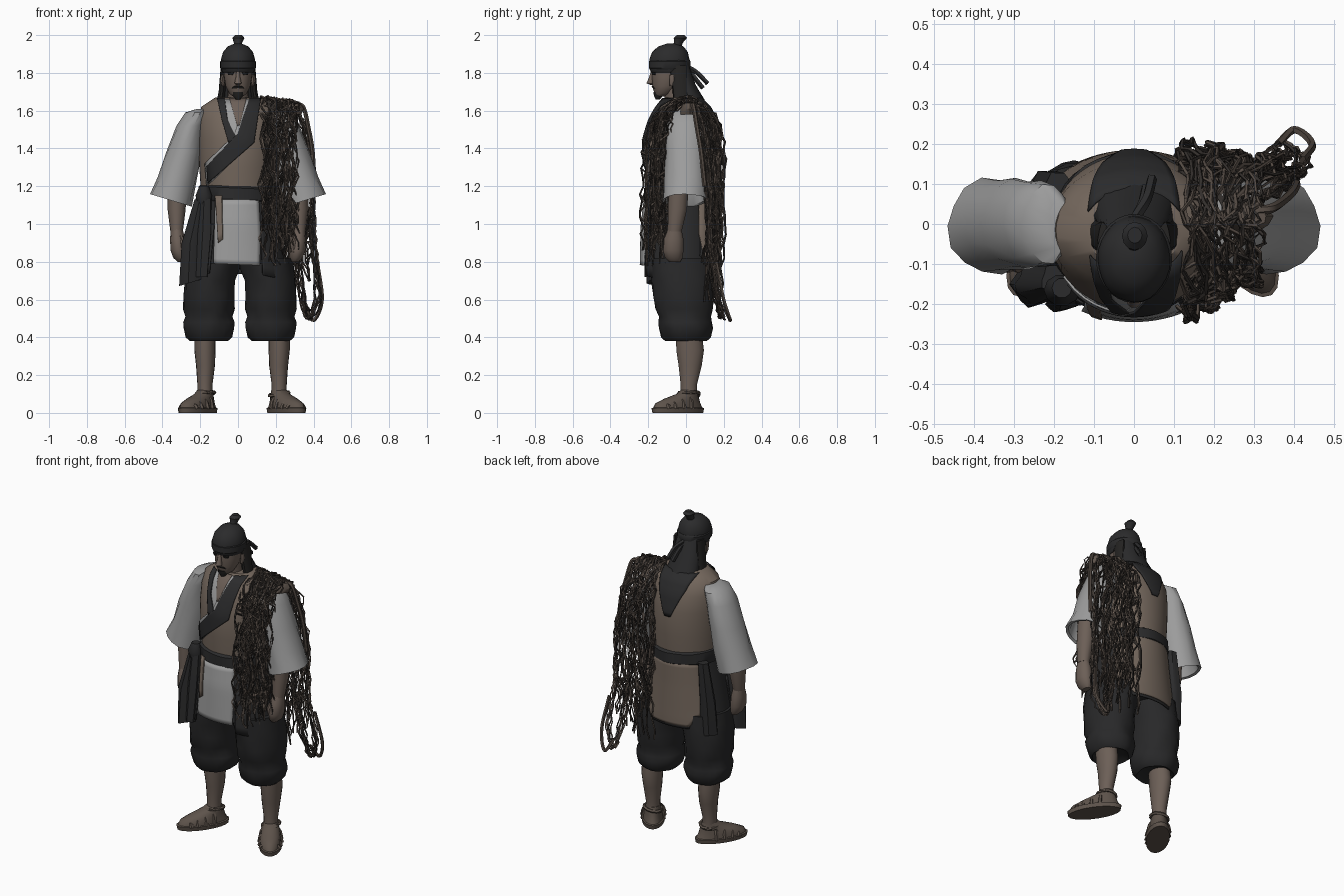
import bpy, bmesh, math, random
from mathutils import Vector
random.seed(4)

def mat(name, r, g, b):
    m = bpy.data.materials.new(name)
    m.diffuse_color = (r, g, b, 1)
    return m

WHITE = mat("off_white_cloth", .335, .335, .335)
BROWN = mat("brown_cloth", .172, .134, .107)
BLACK = mat("black_cloth", .024, .024, .025)
PANTS = mat("charcoal_cloth", .021, .021, .022)
SKIN = mat("tanned_skin", .150, .115, .095)
STRAW = mat("straw_rope", .110, .086, .070)
NET = mat("net_cord", .085, .066, .054)
DARKNET = mat("dark_net_cord", .032, .027, .024)
HAIR = mat("dark_hair", .018, .017, .016)

def finish(name, bm, mats, angle=40, solid=0):
    me = bpy.data.meshes.new(name)
    bmesh.ops.recalc_face_normals(bm, faces=bm.faces[:])
    bm.to_mesh(me)
    bm.free()
    ob = bpy.data.objects.new(name, me)
    bpy.context.collection.objects.link(ob)
    for m in mats:
        me.materials.append(m)
    bpy.ops.object.select_all(action='DESELECT')
    ob.select_set(True)
    bpy.context.view_layer.objects.active = ob
    bpy.ops.object.shade_smooth_by_angle(angle=math.radians(angle))
    if solid:
        s = ob.modifiers.new("thickness", 'SOLIDIFY')
        s.thickness, s.offset = solid, 0
    return ob

def loft(name, rings, m, n=20, fold=0, k=5, sx=1, dx=0):
    """Stack of ellipses (cx, cy, z, rx, ry, optional tilt)."""
    bm = bmesh.new()
    loops = []
    for cx, cy, z, rx, ry, *t in rings:
        loop = []
        for i in range(n):
            a = 2 * math.pi * i / n
            f = 1 + fold * math.sin(k * a + z * 25)
            x = rx * f * math.cos(a)
            zz = z + (t[0] * x if t else 0)
            loop.append(bm.verts.new((sx * (cx + x) + dx, cy + ry * f * math.sin(a), zz)))
        loops.append(loop)
    for a, b in zip(loops, loops[1:]):
        for i in range(n):
            bm.faces.new((a[i], a[(i + 1) % n], b[(i + 1) % n], b[i]))
    bm.faces.new(loops[0])
    bm.faces.new(loops[-1])
    return finish(name, bm, [m])

def smooth_path(pts, sub=6):
    p = [Vector(q) for q in pts]
    p = [2 * p[0] - p[1]] + p + [2 * p[-1] - p[-2]]
    out = []
    for a, b, c, d in zip(p, p[1:], p[2:], p[3:]):
        for i in range(sub):
            t = i / sub
            out.append(.5 * (2 * b + (c - a) * t + (2 * a - 5 * b + 4 * c - d) * t * t
                             + (3 * b - a - 3 * c + d) * t ** 3))
    return out + [p[-2]]

def tube(bm, pts, r, mi=0, n=4):
    prev = None
    for i, p in enumerate(pts):
        t = (pts[min(i + 1, len(pts) - 1)] - pts[max(i - 1, 0)]).normalized()
        u = t.cross(Vector((.31, .9, .3))).normalized()
        v = t.cross(u)
        ring = [bm.verts.new(p + r * (u * math.cos(2 * math.pi * j / n) + v * math.sin(2 * math.pi * j / n)))
                for j in range(n)]
        if prev:
            for j in range(n):
                bm.faces.new((prev[j], prev[(j + 1) % n], ring[(j + 1) % n], ring[j])).material_index = mi
        prev = ring

# body profile shared by torso, skirt and the plates on them
BODY = [(0, -.03, .70, .27, .20), (0, -.03, .79, .26, .20), (0, -.03, 1.0, .225, .195),
        (0, -.02, 1.16, .195, .185), (0, -.02, 1.3, .205, .195), (0, -.02, 1.45, .21, .195),
        (0, -.015, 1.55, .21, .17), (0, -.015, 1.62, .195, .135), (0, -.02, 1.67, .12, .09)]

def body_y(x, z, side):
    z = min(max(z, .7001), 1.6699)
    for a, b in zip(BODY, BODY[1:]):
        if a[2] <= z <= b[2]:
            t = (z - a[2]) / (b[2] - a[2])
            cy, rx, ry = (a[q] + t * (b[q] - a[q]) for q in (1, 3, 4))
            return cy + side * ry * math.sqrt(max(.01, 1 - (x / rx) ** 2))

def patch(name, left, right, off, m, side=-1):
    """Thin cloth plate laid on the body between two (x, z) edges."""
    bm = bmesh.new()
    rows = []
    for i in range(len(left) - 1):
        for s in range(6 + (i == len(left) - 2)):
            t = s / 6
            l = Vector(left[i]).lerp(Vector(left[i + 1]), t)
            r = Vector(right[i]).lerp(Vector(right[i + 1]), t)
            row = []
            for j in range(13):
                q = l.lerp(r, j / 12)
                row.append(bm.verts.new((q.x, body_y(q.x, q.y, side) + side * off, q.y)))
            rows.append(row)
    for a, b in zip(rows, rows[1:]):
        for j in range(12):
            bm.faces.new((a[j], a[j + 1], b[j + 1], b[j]))
    return finish(name, bm, [m], solid=.006)

# torso, skirt and belt
loft("vest", BODY[3:], BROWN, 48)
loft("skirt", BODY[1:4], BLACK, 48)
loft("belt", [(0, -.02, 1.12, .20, .19), (0, -.02, 1.13, .212, .203, -.04),
              (0, -.02, 1.19, .207, .203, -.04), (0, -.02, 1.2, .195, .187, -.04)], BLACK, 40, .012, 7)
patch("apron", [(-.12, 1.13), (-.125, .95), (-.13, .79)], [(.11, 1.13), (.12, .95), (.115, .78)], .012, WHITE)
patch("vest_tail", [(-.17, 1.14), (-.2, .95), (-.21, .84), (-.13, .75)],
      [(.18, 1.14), (.21, .95), (.21, .84), (.13, .75)], .012, BROWN, 1)
patch("vest_tail_hem", [(-.2, .95), (-.22, .83), (-.135, .735)], [(.2, .95), (.22, .83), (.135, .735)], .006, BLACK, 1)
patch("front_tie", [(-.12, 1.15), (-.105, .9)], [(-.085, 1.15), (-.08, .92)], .022, BROWN)
patch("left_skirt_panel", [(.12, 1.0), (.13, .73)], [(.22, 1.0), (.262, .70)], .007, BLACK)
patch("right_skirt_panel", [(-.22, 1.0), (-.262, .70)], [(-.125, 1.0), (-.15, .74)], .007, BLACK)

# collar and lapels
patch("undershirt", [(-.085, 1.66), (-.02, 1.42)], [(.085, 1.66), (.02, 1.42)], .006, WHITE)
patch("bare_chest", [(-.045, 1.665), (-.004, 1.52)], [(.045, 1.665), (.008, 1.52)], .010, SKIN)
patch("right_lapel", [(-.11, 1.665), (-.085, 1.55), (-.05, 1.43)], [(-.07, 1.665), (-.055, 1.55), (.01, 1.42)], .011, BLACK)
patch("lapel_lining", [(.045, 1.66), (-.02, 1.47), (-.175, 1.32)], [(.11, 1.66), (.06, 1.42), (-.165, 1.2)], .008, WHITE)
patch("crossed_lapel", [(.06, 1.665), (.0, 1.48), (-.165, 1.305)], [(.12, 1.665), (.085, 1.43), (-.16, 1.215)], .015, BLACK)
patch("back_collar", [(-.115, 1.665), (-.09, 1.58), (-.02, 1.42)], [(.115, 1.665), (.09, 1.58), (.02, 1.42)], .01, BLACK, 1)

# head and headscarf
loft("neck", [(0, -.035, 1.6, .065, .075), (0, -.05, 1.68, .055, .065), (0, -.06, 1.76, .055, .065)], SKIN)
loft("head", [(0, -.135, 1.675, .026, .025), (0, -.12, 1.69, .046, .047), (0, -.105, 1.73, .066, .073),
              (0, -.095, 1.78, .074, .087), (0, -.09, 1.86, .08, .095)], SKIN, 24)
loft("nose", [(0, -.178, 1.735, .008, .008), (0, -.19, 1.745, .019, .02),
              (0, -.183, 1.775, .012, .014), (0, -.178, 1.81, .009, .008)], SKIN, 10)
loft("beard", [(0, -.15, 1.66, .012, .012), (0, -.145, 1.68, .03, .026), (0, -.145, 1.7, .032, .03)], HAIR, 10)
loft("moustache", [(0, -.162, 1.718, .035, .012), (0, -.168, 1.727, .028, .014), (0, -.168, 1.735, .012, .01)], HAIR, 12)
for s in (-1, 1):
    loft("eyebrow", [(.034, -.166, 1.79, .018, .012), (.034, -.17, 1.803, .022, .013)], HAIR, 8, sx=s)
    loft("ear", [(.076, -.075, 1.73, .008, .012), (.082, -.07, 1.76, .01, .018), (.08, -.07, 1.79, .008, .016)], SKIN, 8, sx=s)
    loft("side_hair", [(.098, -.02, 1.62, .02, .045), (.086, -.03, 1.7, .018, .04), (.076, -.04, 1.84, .014, .045)], HAIR, 10, .08, sx=s)
loft("headscarf", [(0, -.085, 1.80, .08, .096), (0, -.088, 1.815, .088, .105), (0, -.088, 1.87, .09, .107),
                   (0, -.085, 1.91, .08, .094), (0, -.08, 1.94, .055, .066), (0, -.075, 1.955, .02, .025)], BLACK, 28, .012, 6)
loft("scarf_band", [(0, -.086, 1.818, .088, .105), (0, -.087, 1.825, .094, .11), (0, -.086, 1.86, .095, .111),
                    (0, -.085, 1.867, .088, .105)], BLACK, 28)
loft("topknot", [(0, -.055, 1.93, .022, .026), (0, -.04, 1.96, .022, .024), (.002, -.03, 1.985, .032, .035),
                 (.002, -.028, 2.0, .018, .02)], BLACK, 12)
loft("scarf_drape", [(0, .06, 1.56, .095, .07), (0, .025, 1.66, .10, .07), (0, -.005, 1.74, .085, .055),
                     (0, -.03, 1.84, .075, .05), (0, -.04, 1.88, .06, .04)], BLACK, 24, .04, 7)
bm = bmesh.new()
for pts in ([(.0, .01, 1.83), (.03, .06, 1.8), (.045, .115, 1.745)], [(0, .01, 1.82), (.02, .05, 1.77), (.03, .09, 1.72)]):
    tube(bm, smooth_path(pts), .013, 0, 5)
finish("scarf_tails", bm, [BLACK])

# arms
for s in (-1, 1):
    loft("sleeve", [(.185, 0, 1.61, .03, .06), (.215, 0, 1.59, .062, .098), (.25, 0, 1.52, .075, .108),
                    (.285, 0, 1.38, .095, .112), (.32, 0, 1.25, .105, .115), (.355, -.005, 1.125, .11, .12, .3),
                    (.35, -.005, 1.13, .098, .106, .3), (.33, 0, 1.24, .08, .09)], WHITE, 14, .04, 4, sx=s)
    loft("forearm", [(.32, -.035, 1.24, .05, .055), (.325, -.045, 1.08, .048, .052), (.325, -.06, .96, .033, .038)], SKIN, 14, sx=s)
    loft("hand", [(.325, -.06, .98, .03, .034), (.32, -.065, .92, .04, .052), (.315, -.068, .86, .042, .055),
                  (.308, -.065, .82, .034, .046), (.302, -.06, .80, .018, .03)], SKIN, 12, sx=s)
    loft("thumb", [(.295, -.1, .85, .012, .014), (.29, -.105, .89, .016, .018), (.305, -.09, .94, .014, .016)], SKIN, 8, sx=s)

# sash ends hanging at the hip
loft("sash_end", [(-.25, -.15, .69, .055, .055, .3), (-.24, -.15, .9, .055, .05), (-.195, -.14, 1.13, .035, .04)], BLACK, 14, .12)
loft("sash_end_short", [(-.19, -.2, .72, .03, .02), (-.175, -.19, .95, .035, .025), (-.17, -.165, 1.14, .03, .03)], BLACK, 10, .1)
loft("sash_knot", [(-.18, -.16, 1.1, .03, .03), (-.18, -.165, 1.15, .045, .04), (-.18, -.16, 1.2, .025, .025)], BLACK, 10)
loft("back_sash_end", [(-.22, .08, .71, .05, .05), (-.215, .09, .9, .045, .045), (-.19, .1, 1.15, .03, .03)], BLACK, 12, .1)

# legs, sandals
for s, hip, ank in ((-1, .154, .175), (1, .174, .218)):
    loft("trouser_leg", [(0, 0, .395, .075, .08), (0, 0, .38, .10, .11), (0, 0, .40, .124, .13),
                         (0, 0, .45, .137, .14), (0, -.005, .48, .137, .14), (0, -.005, .51, .124, .138),
                         (0, -.01, .55, .134, .155), (0, -.012, .62, .134, .162), (-.005, -.013, .70, .136, .168),
                         (-.02, -.018, .76, .142, .17), (-.03, -.02, .82, .145, .17)], PANTS, 28, .025, 6, s, s * hip)
    loft("shin", [(0, .015, .08, .04, .045), (0, .015, .15, .04, .044), (-.003, .022, .25, .05, .062),
                  (0, .022, .33, .056, .074), (0, .015, .42, .056, .07)], SKIN, 18, 0, 1, s, s * ank)
    loft("sandal", [(0, -.07, 0, .066, .155), (0, -.07, .025, .07, .16), (0, -.07, .028, .062, .15),
                    (0, -.07, .05, .06, .138), (0, -.045, .075, .053, .105), (0, -.01, .1, .046, .062),
                    (0, .0, .12, .04, .045)], STRAW, 20)
    foot = [bpy.context.object]
    bm = bmesh.new()
    for y, h, w in ((-.16, .052, .056), (-.12, .066, .063), (-.07, .084, .066), (-.02, .1, .062)):
        tube(bm, smooth_path([(-w, y, .02), (-w * .75, y, h * .75), (0, y - .01, h), (w * .75, y, h * .75), (w, y, .02)], 4), .011, 0, 5)
    ring = [Vector((.05 * math.cos(a / 2), .055 * math.sin(a / 2), .1 + .01 * math.cos(a / 2))) for a in range(14)]
    tube(bm, ring, .010, 0, 5)
    foot.append(finish("sandal_straps", bm, [STRAW]))
    for ob in foot:
        ob.location = (s * ank, .015, 0)
        ob.rotation_euler.z = s * .58

# fishing net slung over the shoulder
def strand(x, zf, zb, depth):
    yf = -.242 + (x - .13) * .5 + depth
    yb = .205 - (x - .13) * .2 - depth
    xb = .11 + (x - .13) * 1.55
    key = [(x, yf + .01, zf), (x, yf, (zf + 1.2) / 2), (x, yf, 1.25), (x, yf + .015, 1.45), (x, yf * .75, 1.57),
           (x, 0, 1.675 - .14 * (x - .1)), (x, yb * .75, 1.58), ((x + xb) / 2, yb, 1.43), (xb, yb, 1.2), (xb, yb, .95), (xb, yb - .02, zb)]
    ph = random.random() * 6
    out = []
    for i, p in enumerate(smooth_path(key, 5)):
        j = Vector([random.uniform(-.011, .011) for _ in range(3)])
        out.append(p + j + Vector((.014 * math.sin(i * 1.1 + ph), 0, 0)))
    return out

bm = bmesh.new()
N = 46
strands = []
for i in range(N):
    x = .13 + .18 * i / (N - 1)
    strands.append(strand(x, random.uniform(.74, 1.0), random.uniform(.58, .85), random.uniform(0, .07)))
    tube(bm, strands[-1], random.uniform(.0035, .006), i % 2)
for i in range(N - 4):
    for q in range(1, len(strands[i]) - 2, 3):
        b = strands[i + random.randint(1, 4)][q + random.choice((-1, 0, 1))]
        tube(bm, [strands[i][q], b], .005, random.randint(0, 1))
finish("net_bundle", bm, [NET, DARKNET])

# loose net loops and shoulder rope on the outer side
bm = bmesh.new()
for i in range(7):
    j = lambda d=.02: random.uniform(-d, d)
    pts = [(.31, .06, 1.62), (.36 + j(), .10 + j(), 1.45), (.40 + j(), .12 + j(), 1.15), (.40 + j(), .13 + j(), .88),
           (.42 + j(), .17 + j(), .62 + j()), (.37 + j(), .19 + j(), .53 + j(.04)), (.33 + j(), .15 + j(), .68), (.3 + j(), .15, .9)]
    tube(bm, [p + Vector((j(.008), j(.008), 0)) for p in smooth_path(pts, 7)], .005, i % 2)
tube(bm, smooth_path([(.3, .03, 1.63), (.345, .04, 1.62), (.375, .06, 1.5), (.395, .08, 1.38), (.405, .1, 1.2)]), .012, 0, 6)
tube(bm, smooth_path([(.42, .16, .8), (.445, .2, .6), (.4, .235, .49), (.36, .2, .56)]), .01, 0, 5)
finish("loose_net_loops", bm, [NET, DARKNET])
loft("shoulder_bundle", [(.27, .02, 1.58, .06, .05), (.28, .02, 1.61, .065, .045), (.29, .02, 1.64, .04, .03)], STRAW, 12, .1)
